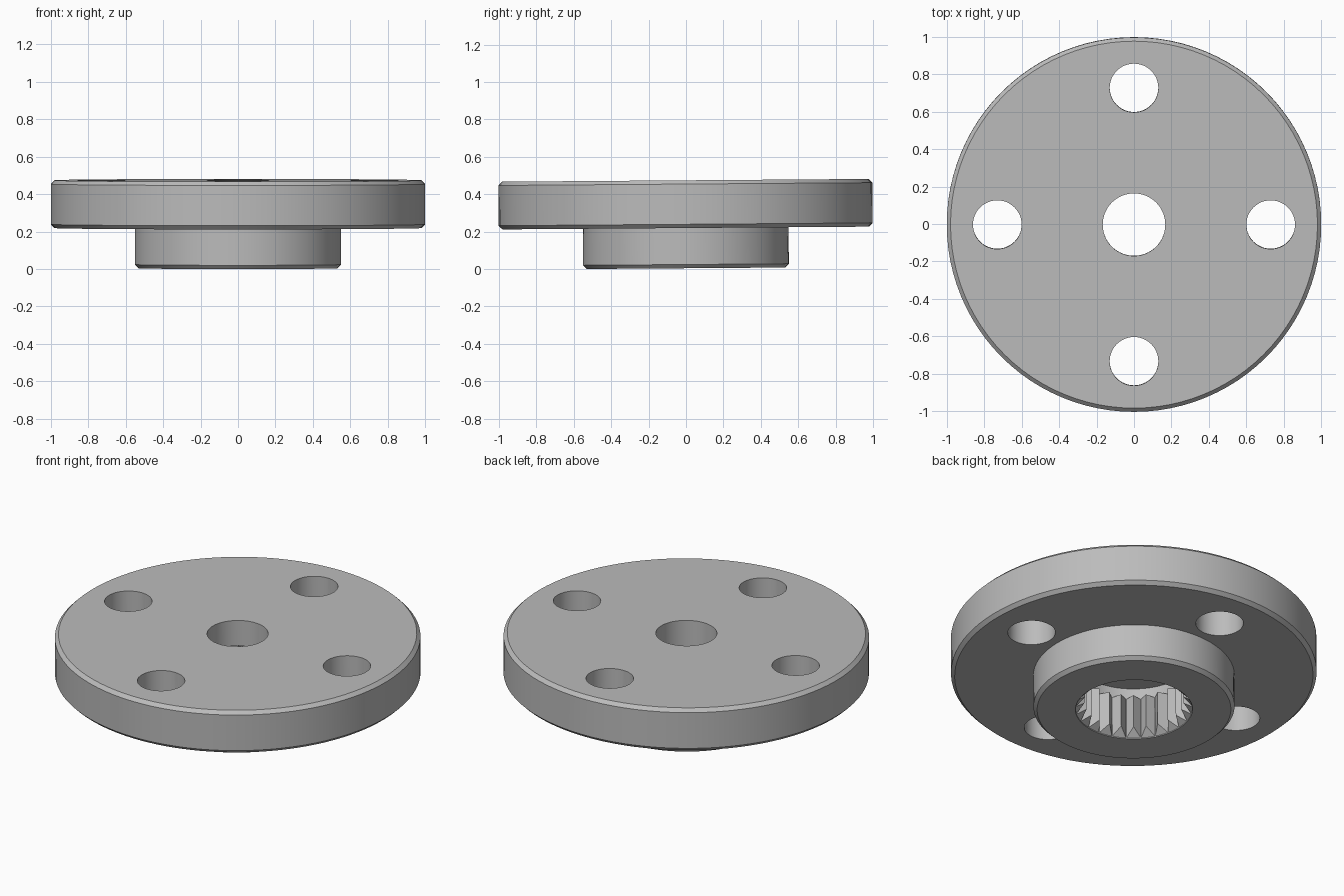
import bpy, bmesh
from math import sin, cos, pi, radians
from mathutils import Matrix, Vector

cube = bpy.data.objects.get("Cube")
if cube:
    bpy.data.objects.remove(cube)

SEGMENTS = 96
TEETH = 25
TILT = 0.0075          # slight lean, back edge higher
LIFT = 0.004

steel = bpy.data.materials.new("grey_metal")
steel.use_nodes = True
grey = (0.5, 0.5, 0.5, 1)
steel.diffuse_color = grey
steel.node_tree.nodes["Principled BSDF"].inputs["Base Color"].default_value = grey


def polar(r, a, z):
    return Vector((r * cos(a), r * sin(a), z))


def finish(bm, name):
    bmesh.ops.recalc_face_normals(bm, faces=bm.faces)
    mesh = bpy.data.meshes.new(name)
    bm.to_mesh(mesh)
    bm.free()
    mesh.materials.append(steel)
    obj = bpy.data.objects.new(name, mesh)
    bpy.context.collection.objects.link(obj)
    return obj


def lathe(name, profile):
    """Revolve a closed (radius, height) outline around z."""
    bm = bmesh.new()
    rings = [[bm.verts.new(polar(r, 2 * pi * i / SEGMENTS, z)) for r, z in profile]
             for i in range(SEGMENTS)]
    n = len(profile)
    for i, ring in enumerate(rings):
        nxt = rings[(i + 1) % SEGMENTS]
        for j in range(n):
            k = (j + 1) % n
            bm.faces.new((ring[j], nxt[j], nxt[k], ring[k]))
    return finish(bm, name)


# Flanged disc with hub, stepped bore and chamfered rims
disc = lathe("flange_disc", [
    (0.167, 0.47), (0.167, 0.317), (0.32, 0.317), (0.32, 0),
    (0.53, 0), (0.55, 0.02), (0.55, 0.215), (0.98, 0.215),
    (1, 0.235), (1, 0.45), (0.98, 0.47)])

# Four mounting holes
bm = bmesh.new()
for i in range(4):
    bmesh.ops.create_cone(bm, cap_ends=True, segments=48, radius1=0.13, radius2=0.13,
                          depth=1, matrix=Matrix.Translation(polar(0.73, i * pi / 2, 0.4)))
cutter = finish(bm, "hole_cutter")
cutter.hide_render = True
mod = disc.modifiers.new("mounting_holes", "BOOLEAN")
mod.operation = "DIFFERENCE"
mod.solver = "EXACT"
mod.object = cutter
bpy.context.view_layer.objects.active = disc
disc.select_set(True)
bpy.ops.object.modifier_apply(modifier=mod.name)
bpy.data.objects.remove(cutter)
bpy.ops.object.shade_smooth_by_angle(angle=radians(30))

# Pointed spline teeth inside the hub, sloped at the mouth
bm = bmesh.new()
step = 2 * pi / TEETH
for i in range(TEETH):
    a = i * step
    spots = [(0.322, a - step / 2, 0.005), (0.272, a, 0.05), (0.322, a + step / 2, 0.005)]
    low = [bm.verts.new(polar(*s)) for s in spots]
    high = [bm.verts.new(polar(r, b, 0.25)) for r, b, z in spots]
    bm.faces.new(low)
    bm.faces.new(high)
    for j in range(3):
        k = (j + 1) % 3
        bm.faces.new((low[j], low[k], high[k], high[j]))
teeth = finish(bm, "spline_teeth")

# Lean the whole part slightly and rest it on the ground
pose = Matrix.Translation((0, 0, LIFT)) @ Matrix.Rotation(TILT, 4, "X")
for obj in (disc, teeth):
    obj.data.transform(pose)
